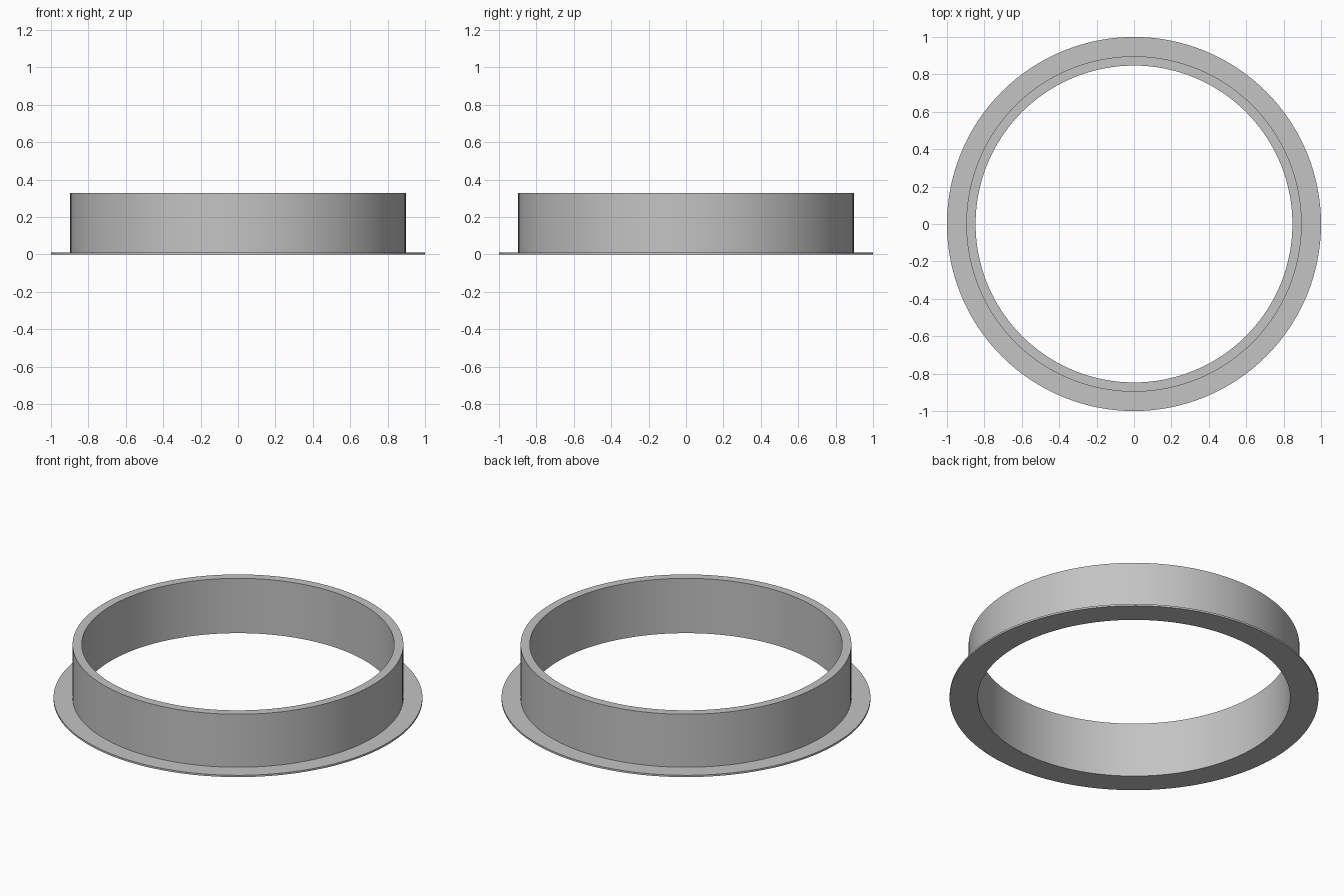
import bpy
import bmesh
from math import cos, sin, tau, radians

if "Cube" in bpy.data.objects:
    bpy.data.objects.remove(bpy.data.objects["Cube"])

SEGMENTS = 128
BORE, WALL, FLANGE = 0.847, 0.897, 1.0
HEIGHT, LIP = 0.328, 0.011

# Plain grey material
grey = bpy.data.materials.new("plain grey")
grey.use_nodes = True
colour = (0.55, 0.55, 0.55, 1)
grey.diffuse_color = colour
grey.node_tree.nodes["Principled BSDF"].inputs["Base Color"].default_value = colour


def lathe(name, profile, material):
    """Revolve a closed (radius, z) profile around the z axis."""
    bm = bmesh.new()
    rings = [[bm.verts.new((r * cos(tau * i / SEGMENTS), r * sin(tau * i / SEGMENTS), z))
              for i in range(SEGMENTS)] for r, z in profile]
    for a, b in zip(rings, rings[1:] + rings[:1]):
        for i in range(SEGMENTS):
            j = (i + 1) % SEGMENTS
            bm.faces.new((a[i], a[j], b[j], b[i]))
    bmesh.ops.recalc_face_normals(bm, faces=bm.faces)
    mesh = bpy.data.meshes.new(name)
    bm.to_mesh(mesh)
    bm.free()
    mesh.materials.append(material)
    obj = bpy.data.objects.new(name, mesh)
    bpy.context.collection.objects.link(obj)
    return obj


# Collar wall with a thin flange at its foot, as one solid
collar = lathe("flanged_collar", [
    (BORE, 0), (FLANGE, 0), (FLANGE, LIP),
    (WALL, LIP), (WALL, HEIGHT), (BORE, HEIGHT)], grey)

bpy.ops.object.select_all(action="DESELECT")
collar.select_set(True)
bpy.context.view_layer.objects.active = collar
bpy.ops.object.shade_smooth_by_angle(angle=radians(30))
